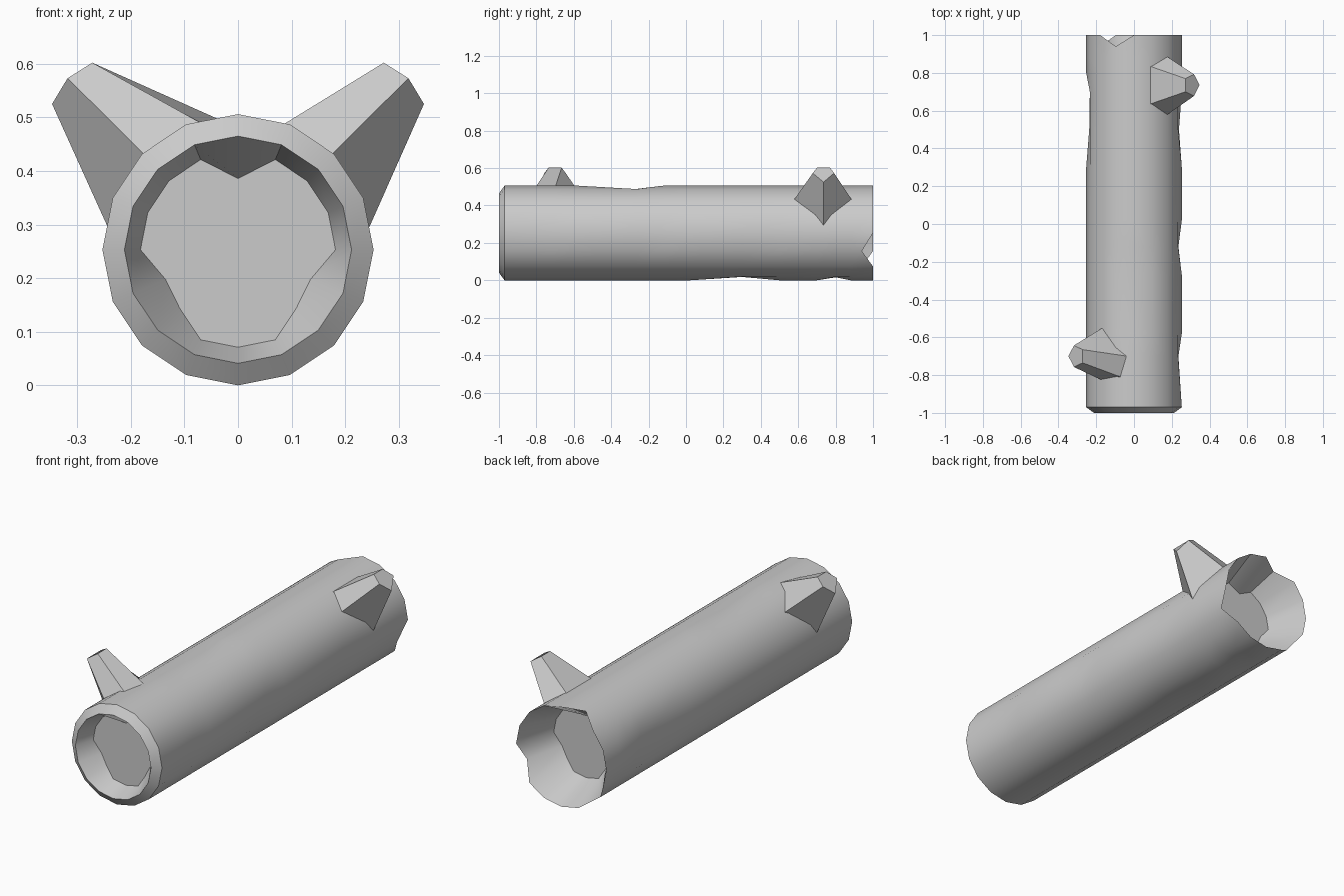
import bpy
from math import cos, sin, pi, radians

if "Cube" in bpy.data.objects:
    bpy.data.objects.remove(bpy.data.objects["Cube"])

N, R, CZ = 16, 0.253, 0.253


def make_object(name, verts, faces, angle):
    mesh = bpy.data.meshes.new(name)
    mesh.from_pydata(verts, [], faces)
    obj = bpy.data.objects.new(name, mesh)
    bpy.context.collection.objects.link(obj)
    bpy.ops.object.select_all(action='DESELECT')
    obj.select_set(True)
    bpy.context.view_layer.objects.active = obj
    bpy.ops.object.mode_set(mode='EDIT')
    bpy.ops.mesh.select_all(action='SELECT')
    bpy.ops.mesh.normals_make_consistent(inside=False)
    bpy.ops.object.mode_set(mode='OBJECT')
    bpy.ops.object.shade_smooth_by_angle(angle=radians(angle))
    return obj


def point(k, r, y):
    a = 2 * pi * k / N
    return (r * cos(a), y, CZ + r * sin(a))


# Hollow log: front plate, recess wall, bevelled rim, bark, ragged back rim, back plate
# Worn spots in the bark: (side, y) -> inset
dents = {(0, -0.7): .018, (0, -0.12): .018, (0, 0.5): .015, (4, -0.27): .018,
         (12, 0.3): .018, (12, 0.8): .016, (8, 0.5): .016, (8, 0.7): .02}
notches = {15: .157, 14: 0, 5: 0, 10: 0}
back_notch = {15: 0.94, 5: 0.94, 10: 0.94}
# Uneven heart-shaped recess, as radius per side
recess = {4: .133, 15: .146, 9: .146, 14: .154, 10: .154}

rings = [[point(k, recess.get(k, 0.182), -0.9) for k in range(N)],
         [point(k, 0.212, -1.0) for k in range(N)]]
for y in (-0.97, -0.7, -0.58, -0.27, -0.12, 0.02, 0.3, 0.5, 0.7, 0.8, 0.88):
    rings.append([point(k, R - dents.get((k, y), 0), y) for k in range(N)])
rings.append([point(k, R, back_notch.get(k, 1.0)) for k in range(N)])
rings.append([point(k, recess.get(k, 0.182), 0.8) for k in range(N)])

verts = [p for ring in rings for p in ring]
faces = [(i * N + k, i * N + (k + 1) % N, (i + 1) * N + (k + 1) % N, (i + 1) * N + k)
         for i in range(len(rings) - 1) for k in range(N)]
last = (len(rings) - 1) * N
faces += [tuple(range(N)), tuple(range(last, last + N))]
make_object("hollow_log", verts, faces, 35)


# Tapered five-sided branch stubs
def branch(name, side, y, base):
    tip = [(.347, 0, .525), (.318, -.057, .573), (.272, -.035, .602),
           (.272, .035, .602), (.318, .057, .573)]
    verts = [(side * x, y + dy, z) for x, dy, z in base + tip]
    faces = [(i, (i + 1) % 5, 5 + (i + 1) % 5, 5 + i) for i in range(5)]
    faces += [(5, 6, 7, 8, 9)]
    make_object(name, verts, faces, 30)


branch("right_branch", 1, 0.735,
       [(.245, 0, .295), (.174, -.158, .43), (.085, -.1, .487),
        (.085, .1, .487), (.174, .152, .43)])
branch("left_branch", -1, -0.7,
       [(.243, 0, .295), (.174, -.125, .43), (.07, -.11, .49),
        (.035, 0, .496), (.167, .15, .437)])
